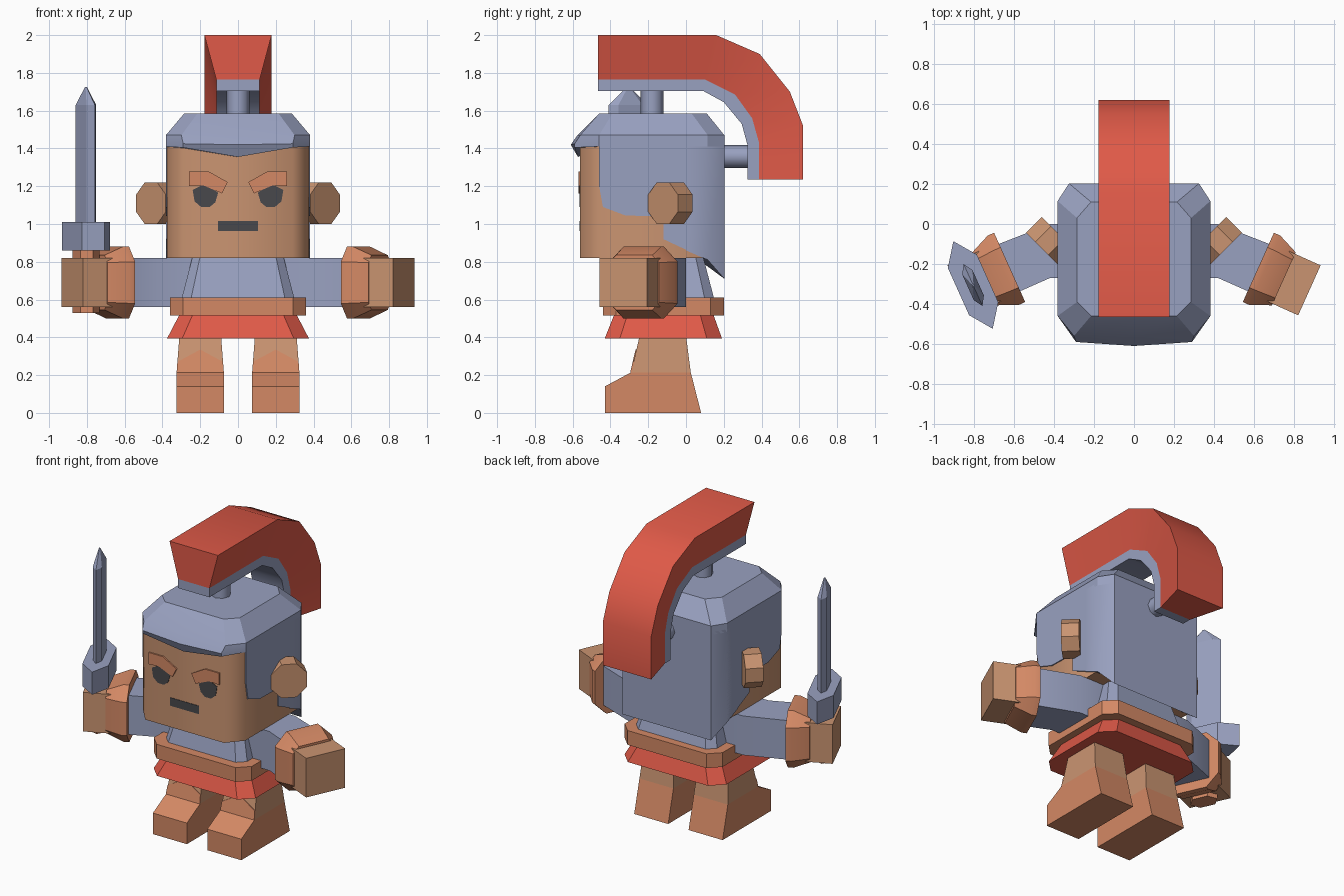
import bpy, bmesh, math
from mathutils import Vector

if "Cube" in bpy.data.objects:
    bpy.data.objects.remove(bpy.data.objects["Cube"])


def srgb(r, g, b):
    return tuple(((c / 255 + 0.055) / 1.055) ** 2.4 for c in (r, g, b)) + (1,)


def material(name, rgb):
    m = bpy.data.materials.new(name)
    m.diffuse_color = srgb(*rgb)
    m.use_nodes = True
    m.node_tree.nodes["Principled BSDF"].inputs["Base Color"].default_value = m.diffuse_color
    return m


SKIN = material("skin tan", (202, 148, 113))
LEATHER = material("leather orange", (212, 137, 101))
RED = material("crest red", (224, 90, 72))
STEEL = material("steel blue grey", (153, 161, 192))
DARK = material("charcoal", (72, 72, 76))


def loft(name, rings, mat, smooth=0):
    """Skin equal-length rings of points and cap both ends."""
    bm = bmesh.new()
    rows = [[bm.verts.new(p) for p in ring] for ring in rings]
    n = len(rows[0])
    for a, b in zip(rows, rows[1:]):
        for i in range(n):
            j = (i + 1) % n
            bm.faces.new((a[i], a[j], b[j], b[i]))
    bm.faces.new(rows[0])
    bm.faces.new(rows[-1])
    bmesh.ops.recalc_face_normals(bm, faces=bm.faces)
    me = bpy.data.meshes.new(name)
    bm.to_mesh(me)
    bm.free()
    me.materials.append(mat)
    ob = bpy.data.objects.new(name, me)
    bpy.context.collection.objects.link(ob)
    if smooth:
        bpy.ops.object.select_all(action='DESELECT')
        ob.select_set(True)
        bpy.context.view_layer.objects.active = ob
        bpy.ops.object.shade_smooth_by_angle(angle=math.radians(smooth))
    return ob


def octagon(hx, y0, y1, c, z):
    """Chamfered rectangle in plan."""
    return [(hx, y0 + c, z), (hx, y1 - c, z), (hx - c, y1, z), (c - hx, y1, z),
            (-hx, y1 - c, z), (-hx, y0 + c, z), (c - hx, y0, z), (hx - c, y0, z)]


def symmetric(half):
    """Close a right-hand outline with its mirror; x = 0 points are not doubled."""
    return half + [(-x, y, z) for x, y, z in reversed(half) if x > 0]


def front_plate(name, pts, mat, y=-0.56, t=0.008):
    return loft(name, [[(x, y + 0.005, z) for x, z in pts], [(x, y - t, z) for x, z in pts]], mat)


def side_slab(name, pts, x0, x1, mat):
    return loft(name, [[(x0, y, z) for y, z in pts], [(x1, y, z) for y, z in pts]], mat)


# Head
def head_plan(z):
    return symmetric([(0.29, -0.56, z), (0.375, -0.46, z), (0.375, 0.1, z), (0.31, 0.19, z)])


loft("head", [head_plan(0.82), head_plan(1.45)], SKIN, 50)

# Helmet dome with a pointed brow
loft("helmet_dome", [
    symmetric([(0, -0.572, 1.355), (0.29, -0.59, 1.405), (0.382, -0.46, 1.41),
               (0.382, 0.115, 1.41), (0.325, 0.203, 1.41)]),
    symmetric([(0, -0.61, 1.42), (0.29, -0.59, 1.425), (0.382, -0.46, 1.44),
               (0.382, 0.115, 1.44), (0.325, 0.203, 1.44)]),
    symmetric([(0, -0.575, 1.47), (0.3, -0.56, 1.47), (0.382, -0.46, 1.47),
               (0.382, 0.115, 1.47), (0.325, 0.203, 1.47)]),
    symmetric([(0, -0.46, 1.585), (0.215, -0.46, 1.585), (0.285, -0.39, 1.585),
               (0.285, 0.03, 1.585), (0.215, 0.11, 1.585)])], STEEL, 25)

# Helmet back and cheek sides
loft("helmet_back", [
    symmetric([(0.382, 0.0, 0.86), (0.382, 0.115, 0.81), (0.325, 0.203, 0.71)]),
    symmetric([(0.382, 0.0, 1.43), (0.382, 0.115, 1.43), (0.325, 0.203, 1.43)])], STEEL, 35)
cheek = [(-0.46, 1.43), (-0.46, 1.2), (-0.44, 1.09), (-0.32, 1.045), (-0.12, 1.04),
         (-0.12, 0.92), (0.115, 0.81), (0.115, 1.43)]

for s, side in ((1, "right"), (-1, "left")):
    side_slab(side + "_helmet_cheek", cheek, s * 0.36, s * 0.382, STEEL)

    # Ear: octagonal disc turned 45 degrees
    c, u, n = Vector((0.422, -0.083, 1.11)), Vector((0.707, 0.707, 0)), Vector((0.707, -0.707, 0))
    rings = []
    for d in (-0.055, 0.055):
        ring = []
        for k in range(8):
            a = math.radians(22.5 + 45 * k)
            p = c + n * d + u * (0.12 * math.cos(a)) + Vector((0, 0, 0.12 * math.sin(a)))
            ring.append((s * p.x, p.y, p.z))
        rings.append(ring)
    loft(side + "_ear", rings, SKIN, 30)

    # Eye and eyebrow
    eye = [(0.24, 1.18), (0.17, 1.215), (0.105, 1.165), (0.12, 1.115), (0.15, 1.09),
           (0.195, 1.09), (0.23, 1.12)]
    brow = [(0.26, 1.278), (0.155, 1.278), (0.055, 1.222), (0.085, 1.162), (0.185, 1.205), (0.26, 1.2)]
    front_plate(side + "_eye", [(s * x, z) for x, z in eye], DARK, t=0.003)
    front_plate(side + "_eyebrow", [(s * x, z) for x, z in brow], LEATHER, t=0.009)

    # Boot, shin and pointed shin guard
    boot = [(-0.43, 0), (-0.43, 0.14), (-0.29, 0.215), (0.025, 0.215), (0.08, 0)]
    side_slab(side + "_boot", boot, s * 0.075, s * 0.325, LEATHER)
    loft(side + "_leg", [
        [(s * 0.075, -0.29, 0.215), (s * 0.325, -0.29, 0.215), (s * 0.325, 0.025, 0.215), (s * 0.075, 0.025, 0.215)],
        [(s * 0.09, -0.245, 0.41), (s * 0.31, -0.245, 0.41), (s * 0.31, 0, 0.41), (s * 0.09, 0, 0.41)]], SKIN)
    guard = [(0.075, 0.215), (0.325, 0.215), (0.321, 0.27), (0.2, 0.335), (0.079, 0.27)]
    loft(side + "_shin_guard", [[(s * x, -0.29 + (z - 0.215) * 0.231 + d, z) for x, z in guard]
                                for d in (0.004, -0.005)], LEATHER)

    # Arm, gauntlet and hand along a forearm axis
    o, ax, lat = Vector((0.622, -0.217, 0.69)), Vector((0.912, -0.41, 0)), Vector((0.41, 0.912, 0))

    def section(dist, h, ch, hz=None):
        hz = hz or h
        if ch:
            uv = [(h, hz - ch), (h - ch, hz), (ch - h, hz), (-h, hz - ch),
                  (-h, ch - hz), (ch - h, -hz), (h - ch, -hz), (h, ch - hz)]
        else:
            uv = [(h, hz), (-h, hz), (-h, -hz), (h, -hz)]
        pts = [o + ax * dist + lat * a + Vector((0, 0, b)) for a, b in uv]
        return [(s * p.x, p.y, p.z) for p in pts]

    def shoulder(x):
        return [(s * x, 0.0, 0.82), (s * x, -0.27, 0.82), (s * x, -0.27, 0.56), (s * x, 0.0, 0.56)]

    loft(side + "_arm", [shoulder(0.17), shoulder(0.42), section(0.02, 0.13, 0, 0.13)], STEEL, 30)
    loft(side + "_gauntlet", [section(0, 0.19, 0.08), section(0.035, 0.19, 0.08),
                              section(0.14, 0.145, 0.04)], LEATHER, 30)
    loft(side + "_hand", [section(0.1, 0.137, 0, 0.13), section(0.28, 0.137, 0, 0.13)], SKIN)

# Mouth
front_plate("mouth", [(-0.107, 0.963), (0.107, 0.963), (0.107, 1.017), (-0.107, 1.017)], DARK, t=0.003)

# Torso, belt and skirt
loft("torso", [octagon(0.3, -0.38, 0.15, 0.05, 0.6), octagon(0.24, -0.33, 0.09, 0.04, 0.83)], STEEL)
loft("belt", [octagon(0.36, -0.44, 0.2, 0.07, 0.515), octagon(0.36, -0.44, 0.2, 0.07, 0.61)], LEATHER)
loft("skirt", [octagon(0.375, -0.43, 0.19, 0.08, 0.395), octagon(0.31, -0.38, 0.145, 0.07, 0.52)], RED)


# Crest: tapered red plume over a grey band, swept along an arc
def sweep(name, inner, outer, wi, wo, mat):
    loft(name, [[(-wi, *a), (wi, *a), (wo, *b), (-wo, *b)] for a, b in zip(inner, outer)], mat, 35)


top = [(-0.465, 2.0), (0.16, 2.0), (0.39, 1.9), (0.55, 1.7), (0.62, 1.52), (0.62, 1.235)]
mid = [(-0.465, 1.765), (0.1, 1.765), (0.26, 1.685), (0.35, 1.56), (0.387, 1.43), (0.387, 1.235)]
low = [(-0.465, 1.705), (0.09, 1.705), (0.2, 1.645), (0.295, 1.53), (0.325, 1.42), (0.325, 1.235)]
sweep("crest", mid, top, 0.115, 0.178, RED)
sweep("crest_band", low, mid, 0.115, 0.115, STEEL)

# Crest posts
ring = [(0.06 * math.cos(math.pi * k / 4), 0.06 * math.sin(math.pi * k / 4)) for k in range(8)]
loft("top_post", [[(x, y - 0.18, z) for x, y in ring] for z in (1.57, 1.72)], STEEL, 50)
loft("back_post", [[(x, y, z + 1.357) for x, z in ring] for y in (0.18, 0.34)], STEEL, 50)

# Sword in the left-hand side fist
d, n, base = Vector((0.41, -0.912)), Vector((0.912, 0.41)), Vector((-0.805, -0.305))


def blade_ring(length, width, flat, z):
    uv = [(length, 0), (flat, width), (-flat, width), (-length, 0), (-flat, -width), (flat, -width)]
    return [(*(base + d * a + n * b), z) for a, b in uv]


loft("sword_grip", [blade_ring(0.09, 0.055, 0.05, z) for z in (0.53, 0.87)], LEATHER)
loft("sword_guard", [blade_ring(0.24, 0.08, 0.13, z) for z in (0.86, 1.01)], STEEL)
loft("sword_blade", [blade_ring(0.115, 0.028, 0.07, 1.0), blade_ring(0.115, 0.028, 0.07, 1.63),
                     blade_ring(0.008, 0.004, 0.004, 1.725)], STEEL)
